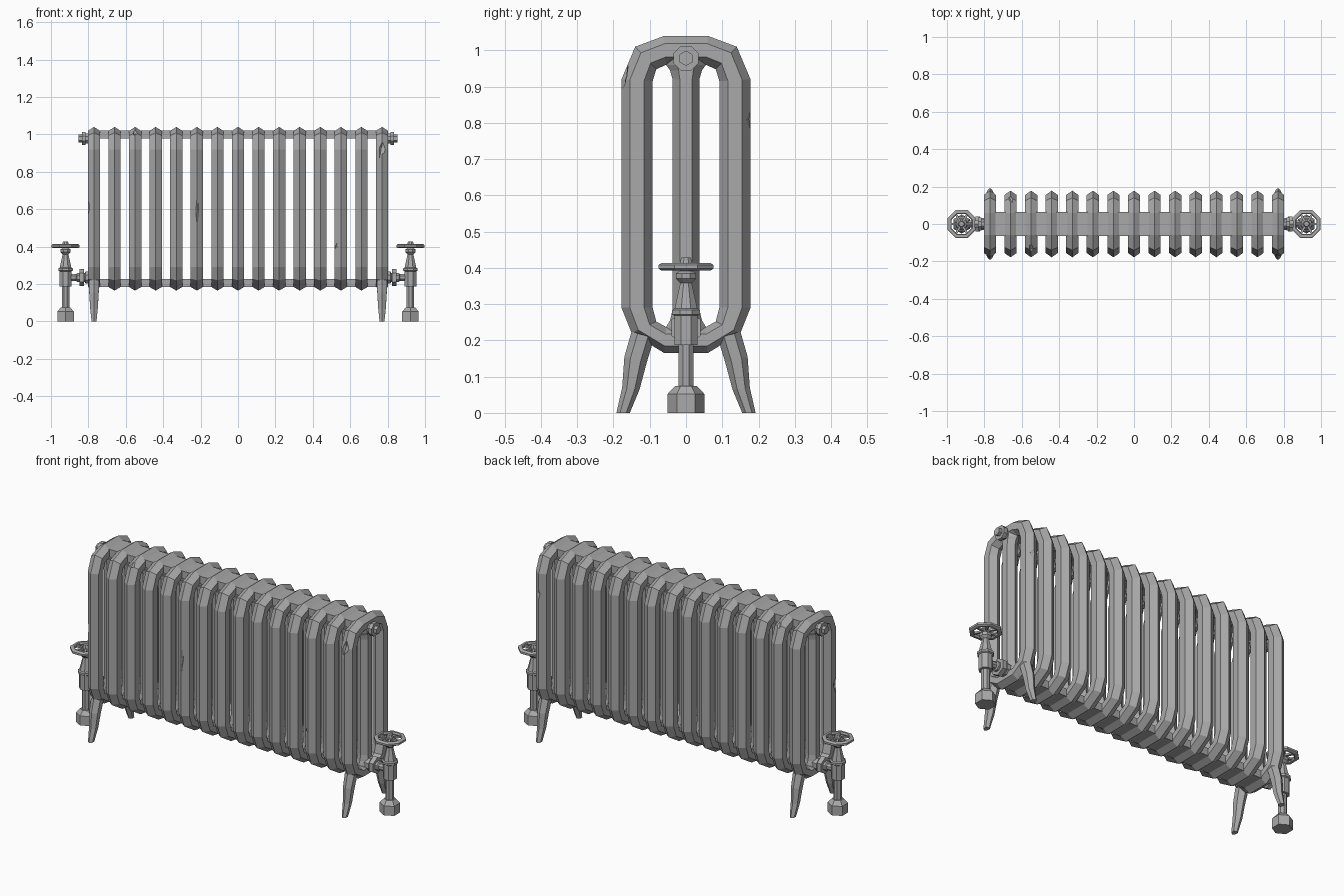
import bpy, bmesh, math
from mathutils import Matrix, Vector

if "Cube" in bpy.data.objects:
    bpy.data.objects.remove(bpy.data.objects["Cube"])

iron = bpy.data.materials.new("cast iron grey")
iron.use_nodes = True
iron.diffuse_color = (0.4, 0.4, 0.4, 1)
iron.node_tree.nodes["Principled BSDF"].inputs["Base Color"].default_value = (0.4, 0.4, 0.4, 1)


def finish(bm, name):
    bmesh.ops.recalc_face_normals(bm, faces=bm.faces)
    mesh = bpy.data.meshes.new(name)
    bm.to_mesh(mesh)
    bm.free()
    mesh.materials.append(iron)
    return place(mesh, name)


def place(mesh, name, x=0, y=0, z=0):
    ob = bpy.data.objects.new(name, mesh)
    ob.location = (x, y, z)
    bpy.context.collection.objects.link(ob)
    return ob


def skin(bm, rings, closed=False, loop=False):
    """Join rings of points with quads; cap the ends unless the path is closed."""
    vs = [[bm.verts.new(p) for p in ring] for ring in rings]
    n = len(vs[0])
    pairs = list(zip(vs, vs[1:])) + ([(vs[-1], vs[0])] if closed else [])
    for a, b in pairs:
        for i in range(n):
            j = (i + 1) % n
            bm.faces.new((a[i], a[j], b[j], b[i]))
    if not closed:
        bm.faces.new(vs[0])
        bm.faces.new(vs[-1])


def hex_ring(outer, inner, half):
    """Six-sided section with its points on the outer and inner outline."""
    o, i = Vector((0, *outer)), Vector((0, *inner))
    side = Vector((half, 0, 0))
    a, b = o.lerp(i, 0.27), o.lerp(i, 0.73)
    return [o, a + side, b + side, i, b - side, a - side]


def lathe(name, profile, sides, x, y, z, axis="Z", closed=False, sign=1):
    bm = bmesh.new()
    rings = []
    for r, h in profile:
        ring = []
        for k in range(sides):
            t = 2 * math.pi * (k + 0.5) / sides
            u, v = r * math.cos(t), r * math.sin(t)
            ring.append((u, v, h) if axis == "Z" else (sign * h, u, v))
        rings.append(ring)
    skin(bm, rings, closed)
    ob = finish(bm, name)
    ob.location = (x, y, z)
    return ob


def box(name, size, loc, turn=0):
    bm = bmesh.new()
    bmesh.ops.create_cube(bm, size=1, matrix=Matrix.Diagonal((*size, 1)))
    ob = finish(bm, name)
    ob.location = loc
    ob.rotation_euler.z = turn
    return ob


# Outer tube loop: (outer y, z), (inner y, z) from the top down one side
half_loop = [((0.06, 1.04), (0.055, 0.96)), ((0.14, 1.01), (0.082, 0.948)),
             ((0.178, 0.92), (0.092, 0.915)), ((0.178, 0.29), (0.092, 0.29)),
             ((0.15, 0.22), (0.082, 0.252)), ((0.06, 0.165), (0.055, 0.237))]
flip = lambda p: (-p[0], p[1])
stations = half_loop + [(flip(o), flip(i)) for o, i in reversed(half_loop)]
WIDTH = 0.033
bm = bmesh.new()
skin(bm, [hex_ring(o, i, WIDTH) for o, i in stations], closed=True)
first_loop = finish(bm, "section_loop")

# Centre column, flared into the top and bottom of each loop
bm = bmesh.new()
skin(bm, [hex_ring((w, z), (-w, z), WIDTH * 0.97) for w, z in
          [(0.06, 0.215), (0.055, 0.237), (0.044, 0.255), (0.037, 0.285),
           (0.037, 0.92), (0.044, 0.945), (0.055, 0.96), (0.06, 0.985)]])
first_column = finish(bm, "section_column")

# Fifteen repeated sections
loops = []
for k in range(15):
    x = (k - 7) * 0.11
    if k == 0:
        loop, column = first_loop, first_column
        loop.location.x = column.location.x = x
    else:
        loop = place(first_loop.data, "section_loop", x)
        place(first_column.data, "section_column", x)
    loops.append(loop)

# Bars linking the sections
for name, z in (("top_link", 1.0), ("bottom_link", 0.205)):
    box(name, (1.56, 0.126, 0.042), (0, 0, z))

# Worn chips: section number, offset from its centre, size, tilt
chips = [(0, (-0.034, -0.15, 0.6), (0.012, 0.03, 0.06), 0.1),
         (5, (0.004, -0.182, 0.6), (0.022, 0.014, 0.13), 0.06),
         (2, (0.0, -0.135, 1.02), (0.03, 0.03, 0.03), 0.2),
         (14, (0.0, -0.172, 0.93), (0.025, 0.018, 0.08), 0.2),
         (14, (0.012, 0.182, 0.81), (0.03, 0.016, 0.06), 0.1),
         (12, (-0.024, -0.165, 0.4), (0.012, 0.012, 0.025), 0.2),
         (1, (0.0, 0.145, 1.015), (0.035, 0.035, 0.025), 0.3)]
for k, offset, size, tilt in chips:
    bm = bmesh.new()
    bmesh.ops.create_uvsphere(bm, u_segments=4, v_segments=2, radius=1,
                              matrix=Matrix.Diagonal((*size, 1)))
    cutter = finish(bm, "chip_cutter")
    cutter.location = Vector(offset) + loops[k].location
    cutter.rotation_euler = (0, tilt, tilt)
    cutter.hide_render = True
    cutter.hide_set(True)
    cut = loops[k].modifiers.new("chip", "BOOLEAN")
    cut.operation, cut.solver, cut.object = "DIFFERENCE", "EXACT", cutter

# Splayed legs under the end sections
leg = [((0.15, 0.225), (0.088, 0.205), 0.028), ((0.17, 0.155), (0.108, 0.14), 0.025),
       ((0.176, 0.07), (0.128, 0.065), 0.02), ((0.192, 0), (0.155, 0), 0.013)]
for x in (-0.77, 0.77):
    for s, name in ((-1, "front_leg"), (1, "back_leg")):
        bm = bmesh.new()
        skin(bm, [hex_ring((s * o[0], o[1]), (s * i[0], i[1]), w) for o, i, w in leg])
        finish(bm, name).location.x = x

# Plugs and valves at both ends
for s, end in ((-1, "right"), (1, "left")):
    lathe(end + "_top_plug", [(0.028, 0.76), (0.028, 0.815), (0.037, 0.815), (0.037, 0.835)],
          8, 0, 0, 0.978, "X", sign=s)
    lathe(end + "_plug_nut", [(0.021, 0.83), (0.021, 0.853)], 6, 0, 0, 0.978, "X", sign=s)
    lathe(end + "_inlet", [(0.036, 0.76), (0.036, 0.815), (0.026, 0.82), (0.026, 0.86),
                           (0.019, 0.865), (0.019, 0.92)], 8, 0, 0, 0.235, "X", sign=s)
    lathe(end + "_inlet_nut", [(0.046, 0.823), (0.046, 0.848)], 6, 0, 0, 0.235, "X", sign=s)
    x = s * 0.922
    lathe(end + "_valve_foot", [(0.051, 0), (0.051, 0.052), (0.03, 0.074)], 6, x, 0, 0)
    lathe(end + "_valve_pipe", [(0.022, 0.06), (0.022, 0.2)], 8, x, 0, 0)
    lathe(end + "_valve_body", [(0.035, 0.187), (0.035, 0.268), (0.042, 0.272), (0.042, 0.284),
                                (0.034, 0.288), (0.017, 0.358), (0.03, 0.37), (0.03, 0.385),
                                (0.014, 0.394)], 8, x, 0, 0)
    lathe(end + "_wheel_hub", [(0.018, 0.385), (0.018, 0.415), (0.014, 0.428)], 8, x, 0, 0)
    lathe(end + "_wheel_rim", [(0.074, 0.393), (0.082, 0.398), (0.082, 0.408), (0.074, 0.413),
                               (0.062, 0.413), (0.058, 0.403), (0.062, 0.393)],
          8, x, 0, 0, closed=True)
    for k in range(3):
        box(end + "_wheel_spoke", (0.13, 0.012, 0.01), (x, 0, 0.403), k * math.pi / 3)
